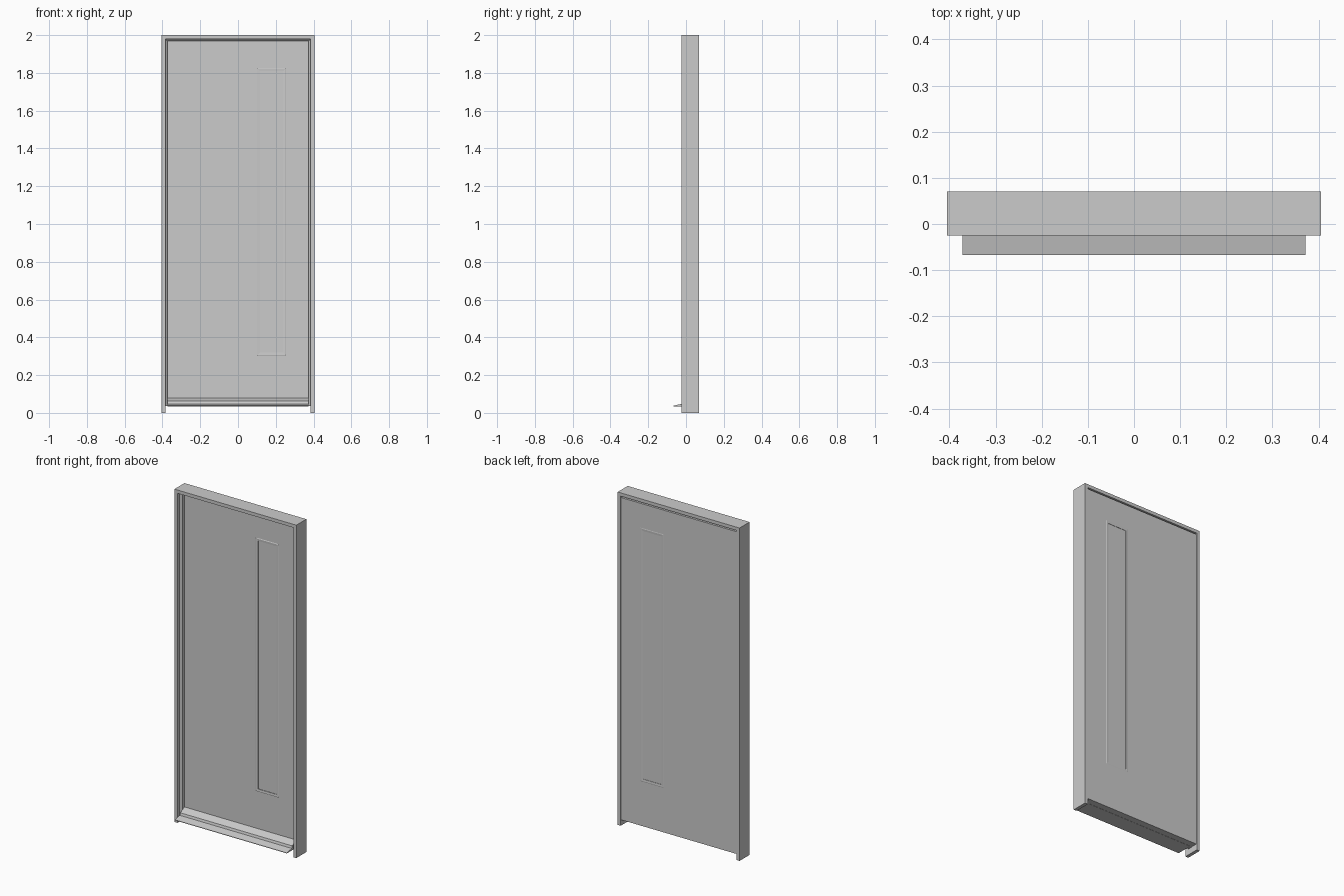
import bpy, bmesh

if "Cube" in bpy.data.objects:
    bpy.data.objects.remove(bpy.data.objects["Cube"])


def finish(name, bm):
    bmesh.ops.recalc_face_normals(bm, faces=bm.faces[:])
    me = bpy.data.meshes.new(name)
    bm.to_mesh(me)
    bm.free()
    ob = bpy.data.objects.new(name, me)
    bpy.context.collection.objects.link(ob)
    return ob


def box(name, x0, x1, y0, y1, z0, z1):
    bm = bmesh.new()
    bmesh.ops.create_cube(bm, size=1)
    for v in bm.verts:
        v.co = ((x0 + x1) / 2 + v.co.x * (x1 - x0),
                (y0 + y1) / 2 + v.co.y * (y1 - y0),
                (z0 + z1) / 2 + v.co.z * (z1 - z0))
    return finish(name, bm)


def loft(name, rings, closed):
    """Join rings of equal length; closed wraps the rings, otherwise cap the ends."""
    bm = bmesh.new()
    rv = [[bm.verts.new(p) for p in r] for r in rings]
    n = len(rv[0])
    for i in range(len(rv) if closed else len(rv) - 1):
        a, b = rv[i], rv[(i + 1) % len(rv)]
        for j in range(n):
            k = (j + 1) % n
            bm.faces.new((a[j], a[k], b[k], b[j]))
    if not closed:
        bm.faces.new(rv[0])
        bm.faces.new(rv[-1])
    return finish(name, bm)


def surround(name, profile, hw, top, bottom):
    """Mitred three-sided frame; profile points are (inset, y)."""
    return loft(name, [
        [(-hw + i, y, bottom) for i, y in profile],
        [(-hw + i, y, top - i) for i, y in profile],
        [(hw - i, y, top - i) for i, y in profile],
        [(hw - i, y, bottom) for i, y in profile]], False)


def window_ring(name, profile, x0, x1, z0, z1):
    """Mitred four-sided frame; profile points are (inset, y)."""
    return loft(name, [
        [(x0 + i, y, z0 + i) for i, y in profile],
        [(x0 + i, y, z1 - i) for i, y in profile],
        [(x1 - i, y, z1 - i) for i, y in profile],
        [(x1 - i, y, z0 + i) for i, y in profile]], True)


# Outer frame and the stepped door stop inside it
surround("door_frame", [(0, -.025), (.02, -.025), (.02, .07), (0, .07)], .405, 2, 0)
surround("door_stop", [(0, -.005), (.012, .005), (.012, .027), (0, .027)], .386, 1.981, .036)

# Door leaf built around the window opening
F, B = .025, .069
WX0, WX1, WZ0, WZ1 = .107, .247, .311, 1.818
DX, DZ0, DZ1 = .383, .036, 1.972
bm = bmesh.new()
loops = []
for y in (F, B):
    loops.append([[bm.verts.new((x, y, z)) for x, z in
                   ((x0, z0), (x1, z0), (x1, z1), (x0, z1))]
                  for x0, x1, z0, z1 in ((-DX, DX, DZ0, DZ1), (WX0, WX1, WZ0, WZ1))])
for j in range(4):
    k = (j + 1) % 4
    for outer, inner in loops:
        bm.faces.new((outer[j], outer[k], inner[k], inner[j]))
    for s in (0, 1):
        bm.faces.new((loops[0][s][j], loops[0][s][k], loops[1][s][k], loops[1][s][j]))
finish("door_leaf", bm)

# Narrow window: bevelled trim on both faces, and the pane
window_ring("window_trim", [(0, F), (.004, F - .002), (.016, F - .001), (.016, B),
                            (.004, B + .001), (0, B)], .1, .255, .303, 1.826)
box("window_pane", .11, .244, F + .002, B - .002, .314, 1.815)

# Sloping sill that throws water clear of the frame
sill = [(-.067, .035), (.03, .035), (.03, .08), (.024, .08),
        (-.018, .063), (-.02, .055), (-.067, .038)]
sill = [(-.067, .035), (.03, .035), (.03, .08), (.024, .08),
        (-.018, .062), (-.022, .048), (-.067, .038)]
loft("weather_sill", [[(x, y, z) for y, z in sill] for x in (-.372, .372)], False)
